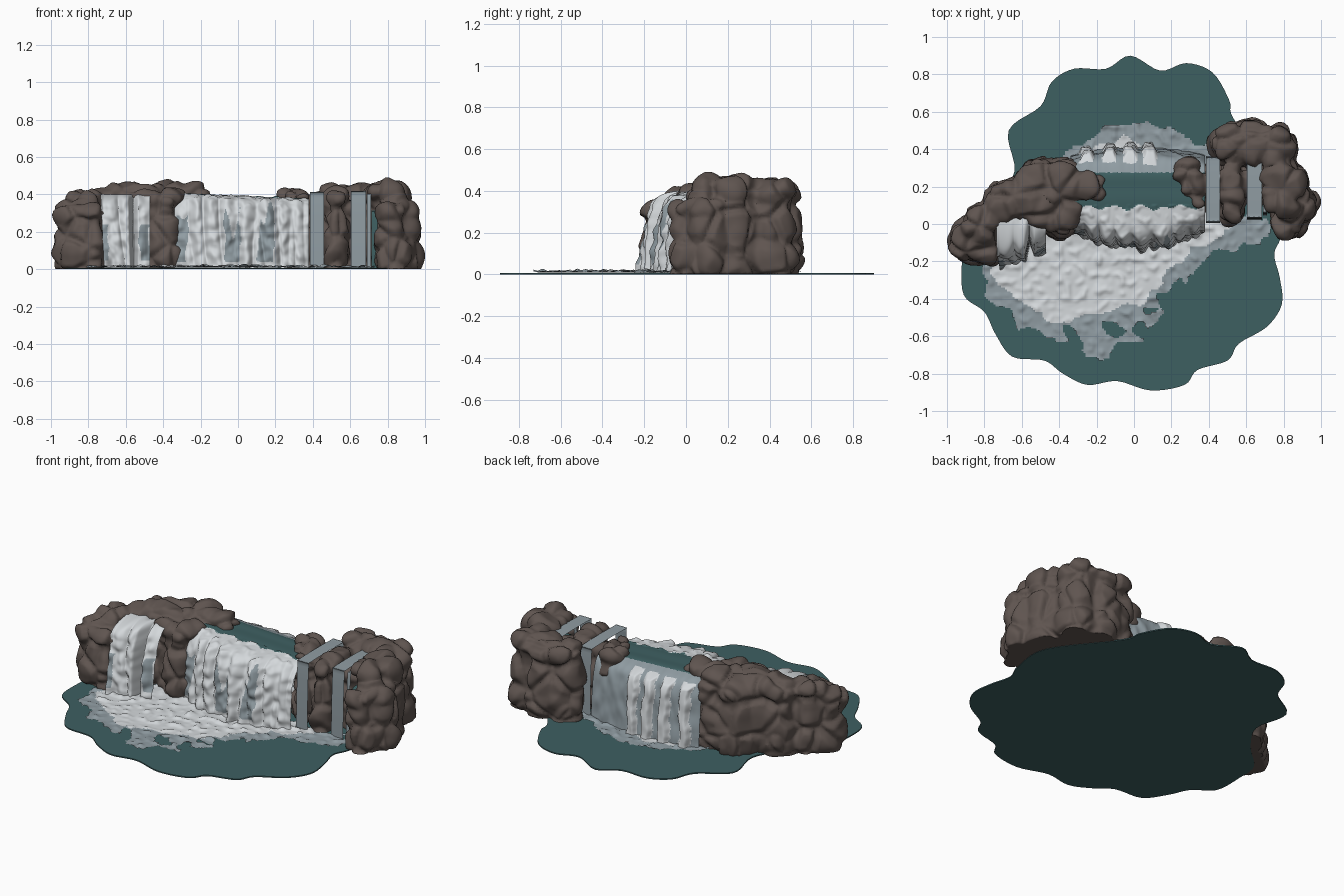
import bpy, bmesh, random
from math import sin, pi, floor
from mathutils import Vector, noise

random.seed(4)
cube = bpy.data.objects.get("Cube")
if cube:
    bpy.data.objects.remove(cube, do_unlink=True)


def material(name, rgb):
    mat = bpy.data.materials.new(name)
    mat.use_nodes = True
    mat.diffuse_color = (*rgb, 1)
    bsdf = next(n for n in mat.node_tree.nodes if n.type == 'BSDF_PRINCIPLED')
    bsdf.inputs["Base Color"].default_value = (*rgb, 1)
    return mat


ROCK = material("brown rock", (0.115, 0.09, 0.08))
TEAL = material("deep teal water", (0.048, 0.115, 0.12))
MIST = material("grey blue water", (0.28, 0.335, 0.365))
FOAM = material("white foam", (0.66, 0.69, 0.71))
WATERS = [TEAL, MIST, FOAM]
teal, mist, foam = range(3)


def make_object(name, bm, mats, smooth=True):
    mesh = bpy.data.meshes.new(name)
    bm.to_mesh(mesh)
    bm.free()
    for mat in mats:
        mesh.materials.append(mat)
    if smooth:
        mesh.shade_smooth()
    obj = bpy.data.objects.new(name, mesh)
    bpy.context.collection.objects.link(obj)
    return obj


def spline(points, t, closed=False):
    """Point on a smooth curve through the points, t from 0 to 1."""
    n = len(points)
    s = t * (n if closed else n - 1)
    i = int(floor(s))
    if not closed:
        i = min(i, n - 2)
    f = s - i
    pick = lambda k: Vector(points[k % n] if closed else points[max(0, min(n - 1, k))])
    a, b, c, d = (pick(i + k) for k in (-1, 0, 1, 2))
    return b + (c - a) * f / 2 + (a * 2 - b * 5 + c * 4 - d) * f * f / 2 \
        + (b * 3 - a - c * 3 + d) * f ** 3 / 2


def inside(poly, x, y):
    hit = False
    for (ax, ay), (bx, by) in zip(poly, poly[1:] + poly[:1]):
        if (ay > y) != (by > y) and x < ax + (bx - ax) * (y - ay) / (by - ay):
            hit = not hit
    return hit


def rough(x, y, z, scale=1):
    return noise.noise(Vector((x, y, z)) * scale)


# Pond: a thin slab with a scalloped shore
shore = [(-.92, -.2), (-.91, -.38), (-.8, -.47), (-.74, -.59), (-.65, -.71), (-.48, -.73),
         (-.38, -.8), (-.25, -.86), (-.09, -.84), (.09, -.89), (.27, -.86), (.34, -.78),
         (.5, -.73), (.56, -.64), (.71, -.55), (.79, -.43), (.78, -.29), (.75, -.16),
         (.79, -.05), (.8, .2), (.54, .55), (.51, .66), (.42, .81), (.28, .86), (.14, .82),
         (-.02, .9), (-.15, .83), (-.32, .83), (-.44, .76), (-.5, .63), (-.67, .5),
         (-.64, .28), (-.75, .1), (-.9, -.05)]
bm = bmesh.new()
steps = len(shore) * 5
rim = [bm.verts.new((*spline(shore, i / steps, True), 0)) for i in range(steps)]
base = bm.faces.new(rim)
top = bmesh.ops.extrude_face_region(bm, geom=[base])["geom"]
for v in top:
    if isinstance(v, bmesh.types.BMVert):
        v.co.z = .007
bmesh.ops.recalc_face_normals(bm, faces=bm.faces)
make_object("pond", bm, [TEAL], smooth=False)


# Churned foam lying on the pond, with ragged edges and open holes
def foam_sheet(name, outer, inner, step=.01):
    bm = bmesh.new()
    xs, ys = zip(*outer)
    verts = {}

    def vert(i, j):
        if (i, j) not in verts:
            x, y = i * step, j * step
            lift = max(0, rough(x, y, 0, 24)) * .02 + max(0, rough(x, y, 3, 9)) * .01
            verts[i, j] = bm.verts.new((x, y, .01 + lift))
        return verts[i, j]

    cells = lambda vals: range(int(min(vals) / step) - 7, int(max(vals) / step) + 7)
    for i in cells(xs):
        for j in cells(ys):
            x, y = (i + .5) * step, (j + .5) * step
            px = x + .07 * rough(x, y, 5, 9) + .02 * rough(x, y, 8, 25)
            py = y + .07 * rough(x, y, 7, 9) + .02 * rough(x, y, 2, 25)
            white = inside(inner, px, py)
            hole = not white and y < -.45 and rough(x, y, 1.5, 8) > .3
            if inside(outer, px, py) and not hole:
                f = bm.faces.new([vert(i, j), vert(i + 1, j), vert(i + 1, j + 1), vert(i, j + 1)])
                f.material_index = foam if white else mist
    make_object(name, bm, WATERS)


foam_sheet("front_foam",
           [(-.84, -.15), (-.8, -.34), (-.7, -.47), (-.5, -.58), (-.3, -.66), (-.17, -.7),
            (.1, -.53), (.2, -.34), (.43, -.17), (.69, -.1), (.7, .06), (-.5, .06)],
           [(-.76, -.2), (-.72, -.34), (-.4, -.54), (-.16, -.49), (.14, -.35),
            (.2, -.22), (.4, -.09), (.5, -.03), (.5, .06), (-.5, .06)])
foam_sheet("back_foam",
           [(-.4, .3), (-.32, .43), (-.1, .53), (.14, .52), (.24, .46), (.44, .39), (.4, .28)],
           [(-.2, .36), (-.1, .44), (.1, .44), (.18, .36)])


# Falling water: a sheet swept across x over a (y, z) profile
def fall(name, left, right, profile, colour, shape=None, nu=70, nv=110):
    bm = bmesh.new()
    grid = []
    for j in range(nv + 1):
        row = []
        for i in range(nu + 1):
            u = i / nu
            y, z = spline(profile(u), j / nv)
            p = Vector((left + (right - left) * u, y, max(z, .005)))
            row.append(bm.verts.new(shape(p, u) if shape else p))
        grid.append(row)
    for j in range(nv):
        for i in range(nu):
            f = bm.faces.new((grid[j][i], grid[j][i + 1], grid[j + 1][i + 1], grid[j + 1][i]))
            f.material_index = colour(f.calc_center_median())
    make_object(name, bm, WATERS)


def strands(p):
    """Depth of the vertical ropes and small ripples in white water."""
    return .07 * abs(rough(p.x * 13, 1, p.z * 1.2)) + .016 * rough(p.x * 24, 4, p.z * 22)


def rope(p, centres, width):
    """One in the middle of a vertical streak, zero and less outside it."""
    wobble = .02 * rough(p.x * 6, 3, p.z * 9) + .008 * rough(p.x * 30, 2, p.z * 25)
    return 1 - min(abs(p.x + wobble - c) for c in centres) / width


# Main cascade, front drop, crest pool and back drop in one sheet
def main_profile(u):
    bulge = max(0, sin(pi * min(1, u * .95 + .02))) ** .7
    f, b, h = -.02 - .1 * bulge, .36 + .05 * bulge, .405 - .03 * u
    return [(f, 0), (f + .015, .14), (f + .035, .27), (f + .085, h - .025), (.1, h),
            (.19, h), (.28, h - .005), (b - .04, h - .06), (b - .015, .17), (b, 0)]


def back_rope(p):
    return min(rope(p, (-.25, -.13, -.02, .08), .036), (.37 - p.z) * 20)


def main_shape(p, u):
    if p.y < .1:
        p.y -= strands(p) * min(1, (.1 - p.y) * 9)
        p.z += .016 * max(0, rough(p.x, p.y, 1, 24))
    elif p.y > .27:
        p.y += .03 * max(0, min(1, 2 * back_rope(p))) + .008 * rough(p.x * 24, 4, p.z * 12)
    return p


def main_colour(p):
    if p.y < .09 + .03 * rough(p.x, 0, 0, 14):
        gap = rope(p, (-.31, -.03, .15), .04) > 0 and .04 < p.z < .27 + .2 * rough(p.x, 0, 0, 20)
        return mist if gap else foam
    if p.y < .275:
        return teal
    return foam if back_rope(p) > 0 else mist


fall("main_waterfall", -.34, .38, main_profile, main_colour, main_shape, 130, 160)


# Small leaning cascade in two strands on the right-hand side of the model
def side_profile(u):
    f = -.23 + .08 * u
    return [(f, 0), (f + .02, .14), (f + .05, .28), (f + .1, .37), (.02, .4), (.12, .38)]


def side_shape(p, u):
    p.y += .07 * max(0, 1 - abs(u - .66) / .1) - strands(p)
    p.x += .06 * (.4 - p.z) * sin(pi * min(1, u + .3))
    return p


def side_colour(p):
    gap = rope(p, (-.72, -.5), .025) > 0 and .05 < p.z < .24
    return mist if gap else foam


fall("side_waterfall", -.735, -.47, side_profile, side_colour, side_shape)


# Narrow chutes between the rocks
def chute(name, left, right, front, back, height, colour):
    path = [(front - .015, 0), (front - .01, height / 2), (front, height - .02),
            (front + .02, height), (back - .02, height), (back, height - .02),
            (back + .01, height / 2), (back + .015, 0)]
    fall(name, left, right, lambda u: path, lambda p: colour, None, 3, 40)


chute("inner_chute", .385, .46, .02, .35, .41, mist)
chute("middle_chute", .605, .685, .04, .33, .415, mist)
chute("thin_chute", .69, .712, .06, .2, .4, mist)
chute("outer_chute", .715, .765, .07, .14, .31, teal)


# Rocks: stacked boulders fused together, then cracked into large lumps
def rocks(name, columns, edge):
    bm = bmesh.new()

    def boulder(x, y, z, r, rz):
        ball = bmesh.ops.create_icosphere(bm, subdivisions=3, radius=1)["verts"]
        for v in ball:
            v.co = Vector((x + v.co.x * r, y + v.co.y * r, z + v.co.z * rz))

    for x, y, r, h in columns:
        jog = lambda: random.uniform(-.012, .012)
        boulder(x, y, h * .42, r, h * .52)
        boulder(x + jog(), y + jog(), h - r * .7, r, r * .7)
        boulder(x + jog(), y + jog(), .08, r * 1.08, .16)
    obj = make_object(name, bm, [])
    remesh = obj.modifiers.new("fuse", 'REMESH')
    remesh.mode = 'VOXEL'
    remesh.voxel_size = .0125
    relax = obj.modifiers.new("relax", 'SMOOTH')
    relax.iterations = 9
    graph = bpy.context.evaluated_depsgraph_get()
    mesh = bpy.data.meshes.new_from_object(obj.evaluated_get(graph))
    obj.modifiers.clear()
    obj.data = mesh
    normals = [v.normal.copy() for v in mesh.vertices]
    for v, n in zip(mesh.vertices, normals):
        near = noise.voronoi(v.co * Vector((1, 1, .7)).length * 4)[0]
        crack = min(near[1] - near[0], .3)
        v.co += n * (crack * .09 - .014 + .014 * noise.noise(v.co * 11))
    # Set the outer side at the end of the model and seat it on the ground
    xs = [v.co.x for v in mesh.vertices]
    shift = edge - (min(xs) if edge < 0 else max(xs))
    for v in mesh.vertices:
        v.co.x += shift
        v.co.z = max(.002, v.co.z)
    mesh.materials.clear()
    mesh.materials.append(ROCK)
    mesh.shade_smooth()


rocks("right_rocks", [
    (-.89, -.08, .11, .37), (-.83, 0, .1, .43), (-.81, -.13, .08, .35), (-.72, .12, .1, .43),
    (-.63, .13, .12, .47), (-.52, .23, .12, .44), (-.54, .1, .1, .44), (-.4, .22, .13, .47),
    (-.42, .02, .09, .43), (-.27, .2, .085, .46), (-.37, .1, .08, .43)], -1)
rocks("left_rocks", [
    (.31, .28, .08, .44), (.33, .2, .07, .43), (.36, .12, .04, .4), (.42, .22, .08, .385),
    (.535, .24, .075, .44), (.535, .14, .07, .43), (.54, .06, .055, .41), (.64, .22, .08, .385),
    (.52, .42, .1, .46), (.64, .43, .12, .46), (.76, .4, .12, .47), (.82, .23, .12, .48),
    (.77, .18, .07, .43), (.88, .1, .11, .39), (.84, .01, .08, .36), (.82, .13, .09, .48)], 1)
